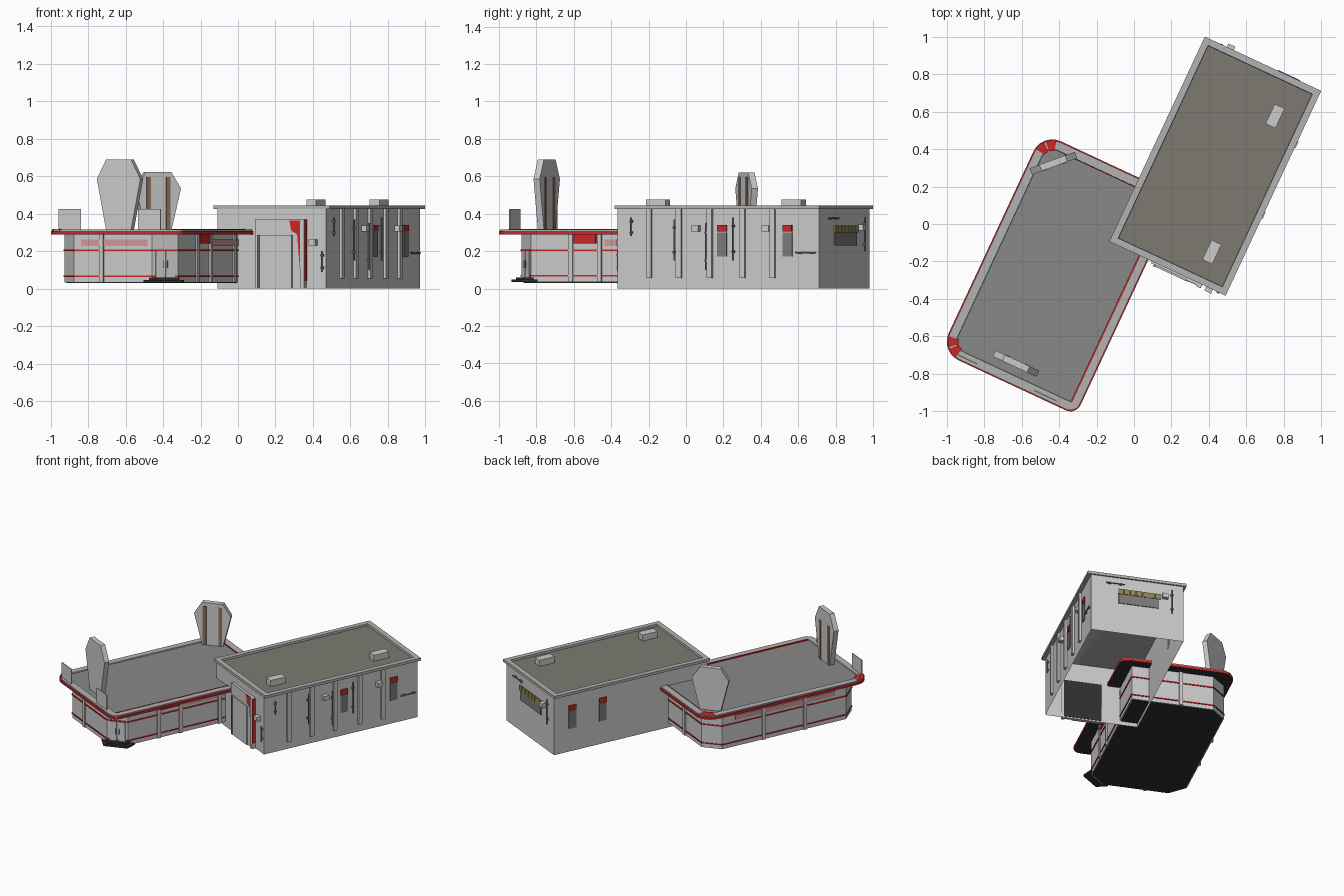
import bpy, bmesh, math
from mathutils import Matrix, Vector

if "Cube" in bpy.data.objects:
    bpy.data.objects.remove(bpy.data.objects["Cube"])

# The whole lot is laid out on axes u, v and turned 25 degrees about z
TURN = Matrix.Rotation(math.radians(-25), 4, 'Z')


def mat(name, r, g, b):
    m = bpy.data.materials.new(name)
    m.diffuse_color = (r, g, b, 1)
    m.use_nodes = True
    m.node_tree.nodes["Principled BSDF"].inputs["Base Color"].default_value = m.diffuse_color
    return m


RED = mat("red", .60, .02, .02)
PINK = mat("faded_red", .62, .32, .31)
DARK = mat("dark", .03, .03, .03)
SLATE = mat("slate", .20, .20, .20)
RIM = mat("rim_grey", .45, .45, .45)
DECK = mat("roof_grey", .25, .25, .25)
TAR = mat("roof_tar", .20, .195, .165)
BROWN = mat("brown", .25, .16, .11)
YELLOW = mat("ochre", .30, .25, .08)


def finish(name, bm, mats, place=(0, 0, 0)):
    bmesh.ops.recalc_face_normals(bm, faces=bm.faces)
    me = bpy.data.meshes.new(name)
    bm.to_mesh(me)
    bm.free()
    for m in mats:
        if m:
            me.materials.append(m)
    ob = bpy.data.objects.new(name, me)
    bpy.context.collection.objects.link(ob)
    u, v, a = place
    ob.matrix_world = TURN @ Matrix.Translation((u, v, 0)) @ Matrix.Rotation(math.radians(a), 4, 'Z')
    return ob


def prism(name, pts, z0, z1, m=None, inset=0, sink=0, deck=None, bottom=True,
          upright=False, place=(0, 0, 0)):
    """Extrude an outline; optionally sink the top inside a rim. upright: outline is x,z."""
    bm = bmesh.new()
    at = (lambda p, h: (p[0], h, p[1])) if upright else (lambda p, h: (p[0], p[1], h))
    lo = [bm.verts.new(at(p, z0)) for p in pts]
    hi = [bm.verts.new(at(p, z1)) for p in pts]
    n = len(pts)
    for i in range(n):
        j = (i + 1) % n
        bm.faces.new((lo[i], lo[j], hi[j], hi[i]))
    if bottom:
        bm.faces.new(lo[::-1])
    top = bm.faces.new(hi)
    if inset:
        bm.normal_update()
        bmesh.ops.inset_region(bm, faces=[top], thickness=inset)
        bmesh.ops.inset_region(bm, faces=[top], thickness=.002, depth=-sink)
        top.material_index = 1
    return finish(name, bm, [m, deck], place)


def box(name, u0, u1, v0, v1, z0, z1, m=None, place=(0, 0, 0)):
    return prism(name, [(u0, v0), (u1, v0), (u1, v1), (u0, v1)], z0, z1, m, place=place)


def rounded(u0, u1, v0, v1, radii, n=6):
    corners = [(u0, v0, 1, 1, 180), (u1, v0, -1, 1, 270), (u1, v1, -1, -1, 0), (u0, v1, 1, -1, 90)]
    out = []
    for (u, v, a, b, s), r in zip(corners, radii):
        for k in range(n + 1):
            t = math.radians(s + 90 * k / n)
            out.append((u + a * r + r * math.cos(t), v + b * r + r * math.sin(t)))
    return out


# Walls that carry details: axis of the normal, its coordinate, outward sign
WALLS = {"garage_right": (0, .58, 1), "garage_left": (0, -.06, -1),
         "garage_back": (1, 1.056, 1), "garage_front": (1, -.133, -1),
         "shop_right": (0, .06, 1), "shop_left": (0, -.605, -1),
         "shop_front": (1, -.99, -1), "shop_back": (1, .17, 1)}


def panel(name, wall, s0, s1, z0, z1, d, m=None):
    axis, c, sg = WALLS[wall]
    a, b = sorted((c - sg * .001, c + sg * d))
    r = (a, b, s0, s1) if axis == 0 else (s0, s1, a, b)
    return box(wall + "_" + name, *r, z0, z1, m)


def pipe(wall, s0, z0, s1, z1, r=.004):
    """Thin pipe along a wall with small brackets."""
    axis, c, sg = WALLS[wall]
    w = c + sg * .01
    p, q = [Vector((w, s, z) if axis == 0 else (s, w, z)) for s, z in ((s0, z0), (s1, z1))]
    bm = bmesh.new()
    rot = (q - p).to_track_quat('Z', 'Y').to_matrix().to_4x4()
    bmesh.ops.create_cone(bm, cap_ends=True, segments=8, radius1=r, radius2=r,
                          depth=(q - p).length, matrix=Matrix.Translation((p + q) / 2) @ rot)
    finish(wall + "_pipe", bm, [SLATE])
    for t in (.2, .8):
        s, z = s0 + (s1 - s0) * t, z0 + (z1 - z0) * t
        panel("bracket", wall, s - .008, s + .008, z - .006, z + .006, .012, SLATE)


def window(wall, s, w=.056):
    panel("window_slats", wall, s - w / 2, s + w / 2, .17, .30, .005, SLATE)
    panel("window_awning", wall, s - w / 2, s + w / 2, .305, .34, .008, RED)


def lamp(wall, s, z):
    panel("lamp", wall, s - .02, s + .02, z - .016, z + .016, .03)


# ---- Garage: open-bottomed shell, overhanging rim roof, roof units
g = [(-.06, -.133), (.58, -.133), (.58, 1.056), (-.06, 1.056)]
prism("garage_walls", g, 0, .425, bottom=False)
rim = [(-.08, -.14), (.605, -.14), (.605, 1.066), (-.08, 1.066)]
prism("garage_roof", rim, .425, .445, RIM, .05, .015, TAR)
for u, v in ((.439, .84), (.44, .04)):
    box("roof_unit", u - .029, u + .029, v - .058, v + .058, .43, .475)

# Garage right wall
for y in (-.195, -.035, .13, .305, .465):
    v = (y + .245) / .906
    panel("pilaster", "garage_right", v - .015, v + .015, .055, .43, .015)
for y, z0, z1 in ((-.29, .28, .38), (-.06, .15, .37), (.11, .10, .35), (.255, .15, .38)):
    v = (y + .245) / .906
    pipe("garage_right", v, z0, v, z1)
pipe("garage_right", .92, .19, 1.04, .19)
for v in (.485, .87):
    window("garage_right", v)
for v in (.335, .75):
    lamp("garage_right", v, .32)

# Garage left and back walls
for v in (.915, .68):
    window("garage_left", v)
panel("window_slats", "garage_back", .11, .39, .23, .30, .005, SLATE)
for i in range(7):
    panel("window_awning", "garage_back", .1 + i * .043, .137 + i * .043, .30, .338, .009, YELLOW)
pipe("garage_back", .35, .375, .48, .375)
pipe("garage_back", .02, .2, .02, .38)
lamp("garage_back", .07, .325)

# Garage front: projecting doorway with red corner, dark opening behind it
panel("door_frame", "garage_front", .17, .465, 0, .37, .018)
panel("door_panel", "garage_front", .20, .39, 0, .285, .026)
panel("door_edge", "garage_front", .188, .20, 0, .285, .028, SLATE)
panel("door_jamb", "garage_front", .44, .465, 0, .37, .028)
prism("door_red_corner", [(.375, .365), (.44, .365), (.44, .06), (.42, .29), (.385, .31)],
      -.155, -.149, RED, upright=True)
panel("door_red_side", "garage_front", .463, .467, .04, .37, .026, RED)
box("door_opening", .19, .45, -.132, -.129, .01, .29, DARK)
lamp("garage_front", .51, .245)
pipe("garage_front", .56, .09, .56, .2)


# ---- Showroom: chamfered walls, red trim bands, rounded roof
def shop(o):
    k = o * .41
    return [(-.505 - k, -.99 - o), (-.045 + k, -.99 - o), (.06 + o, -.885 - k), (.06 + o, .17 + o),
            (-.505 - k, .17 + o), (-.605 - o, .07 + k), (-.605 - o, -.89 - k)]


prism("showroom_walls", shop(0), .034, .295)
prism("showroom_floor", shop(-.008), .03, .036, DARK)
for z in (.067, .205):
    prism("showroom_trim", shop(.005), z - .004, z + .004, RED)
prism("showroom_eave", rounded(-.645, .145, -1.05, .23, (.105, .055, .055, .105)), .288, .292, DARK)
prism("showroom_roof_edge", rounded(-.65, .15, -1.055, .235, (.11, .06, .06, .11)), .29, .307, RED)
prism("showroom_roof", rounded(-.644, .144, -1.049, .229, (.104, .054, .054, .104)),
      .305, .316, RIM, .045, .007, DECK)
box("roof_right_red_line", .094, .103, -1.0, .18, .306, .3175, RED)
box("roof_back_red_line", -.5, .1, .179, .183, .306, .3175, RED)
for v, s in ((-.945, -1), (.125, 1)):
    for t in (25, 62):
        a, b = [math.radians(t + d) for d in (-16, 16)]
        prism("roof_corner_red", [(-.54 - r * math.cos(x), v + s * r * math.sin(x))
              for r, x in ((.05, a), (.105, a), (.105, b), (.05, b))], .308, .3175, RED)

# Showroom posts and blank sign bands
for wall, posts in (("shop_right", (-.65, -.48, -.18)), ("shop_left", (-.57, -.25)),
                    ("shop_front", (-.34,)), ("shop_back", (-.28,))):
    for s in posts:
        panel("post", wall, s - .012, s + .012, .034, .29, .01)
panel("sign_band", "shop_front", -.46, -.07, .228, .262, .004, PINK)
panel("sign_band", "shop_left", -.80, -.03, .228, .262, .004, PINK)
panel("sign_band", "shop_right", -.45, -.13, .228, .262, .004, PINK)
panel("red_band", "shop_right", -.63, -.50, .24, .29, .012, RED)

# Corner entrance: double door and steps across the chamfer
door = (.0075, -.9375, 45)
for s in (-1, 1):
    a, b = sorted((s * .004, s * .055))
    box("entrance_door", a, b, -.007, .001, .06, .2, None, door)
    box("door_handle", s * .012 - .003, s * .012 + .003, -.012, 0, .11, .15, SLATE, door)
for w, d, z in ((.115, .055, .034), (.09, .035, .047)):
    prism("entrance_step", [(-w, .02), (-w * .72, -d), (w * .72, -d), (w, .02)], z, z + .013, DARK, place=door)


# ---- Roof signs: coffin-shaped slabs with brown struts on the inner face
def roof_sign(place, k):
    half = [(.073, 0), (.128, .275 * k), (.073, .38 * k)]
    pts = [(x, .31 + z) for x, z in half] + [(-x, .31 + z) for x, z in half[::-1]]
    prism("roof_sign", pts, -.018, .018, upright=True, place=place)
    for x in (-.055, .055):
        box("roof_sign_strut", x - .012, x + .012, .017, .021, .31, .595, BROWN, place)


roof_sign((-.256, -.941, 0), 1)
roof_sign((-.527, .112, 225), .82)
for u in (-.51, -.04):
    box("roof_edge_panel", u - .066, u + .066, -1.033, -1.027, .31, .425)
